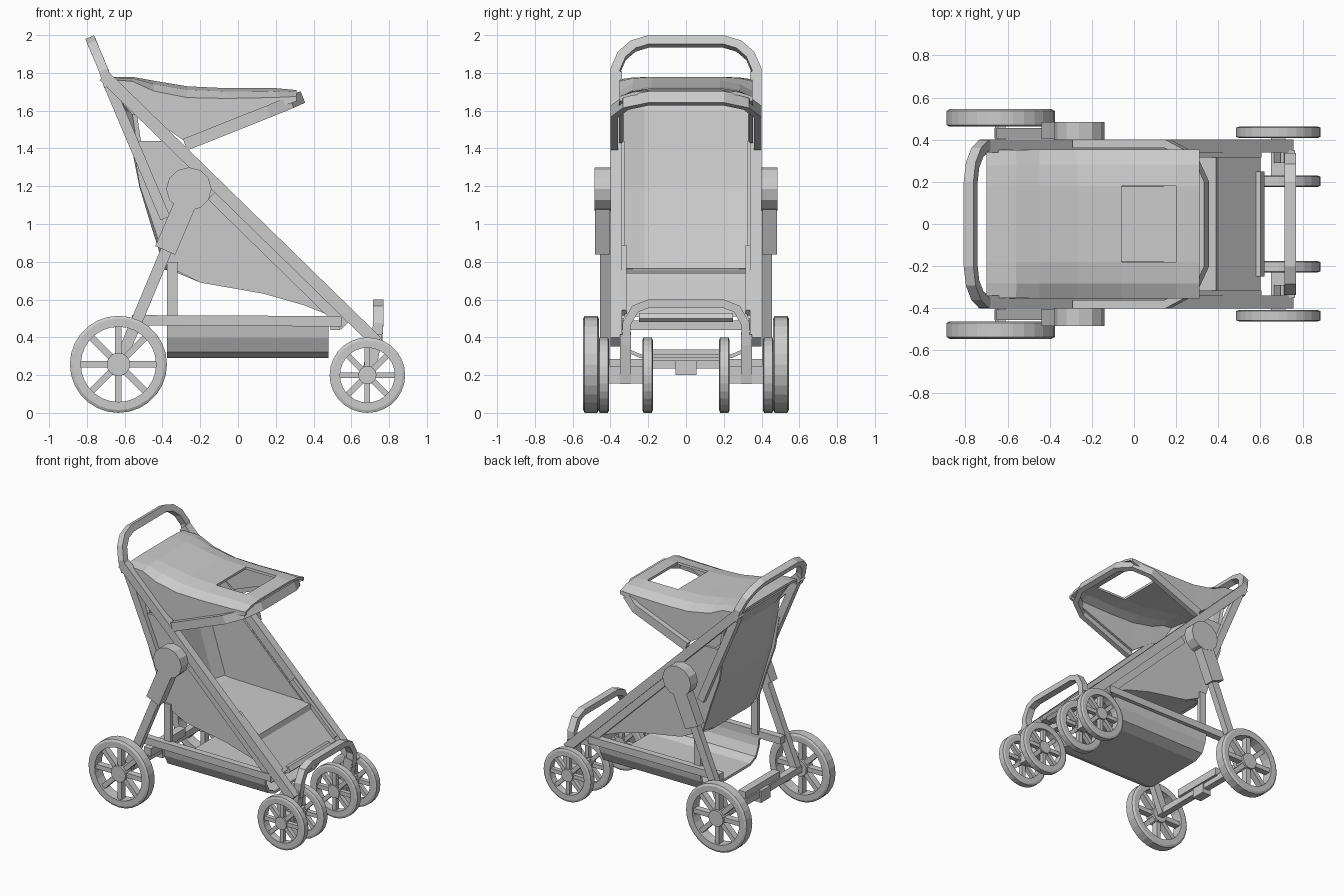
import bpy, bmesh
from math import sin, cos, pi
from mathutils import Vector as V, Matrix as M

if "Cube" in bpy.data.objects:
    bpy.data.objects.remove(bpy.data.objects["Cube"])


def finish(name, bm, thick=0):
    bmesh.ops.recalc_face_normals(bm, faces=bm.faces[:])
    me = bpy.data.meshes.new(name)
    bm.to_mesh(me)
    bm.free()
    ob = bpy.data.objects.new(name, me)
    bpy.context.collection.objects.link(ob)
    if thick:
        mod = ob.modifiers.new("thickness", 'SOLIDIFY')
        mod.thickness = thick
        mod.offset = 0
    return ob


def bar(name, pts, side, a, b):
    """Rectangular bar along a path: a wide along side, b across it."""
    bm = bmesh.new()
    pts = [V(p) for p in pts]
    side = V(side).normalized()
    rings = []
    for i, p in enumerate(pts):
        t = (pts[min(i + 1, len(pts) - 1)] - pts[max(i - 1, 0)]).normalized()
        o = t.cross(side).normalized()
        rings.append([bm.verts.new(p + side * (sa * a / 2) + o * (sb * b / 2))
                      for sa, sb in ((1, 1), (1, -1), (-1, -1), (-1, 1))])
    for r, q in zip(rings, rings[1:]):
        for k in range(4):
            bm.faces.new((r[k], r[(k + 1) % 4], q[(k + 1) % 4], q[k]))
    bm.faces.new(rings[0])
    bm.faces.new(rings[-1])
    return finish(name, bm)


def prism(name, xz, y0, y1):
    """Side profile extruded across y."""
    bm = bmesh.new()
    f = bm.faces.new([bm.verts.new((x, y0, z)) for x, z in xz])
    new = bmesh.ops.extrude_face_region(bm, geom=[f])['geom']
    bmesh.ops.translate(bm, vec=(0, y1 - y0, 0),
                        verts=[v for v in new if isinstance(v, bmesh.types.BMVert)])
    return finish(name, bm)


def sheet(name, rows, thick, skip=()):
    """Cloth panel through equal-length rows of points; skip leaves holes."""
    bm = bmesh.new()
    g = [[bm.verts.new(p) for p in r] for r in rows]
    for i in range(len(g) - 1):
        for j in range(len(g[0]) - 1):
            if (i, j) not in skip:
                bm.faces.new((g[i][j], g[i + 1][j], g[i + 1][j + 1], g[i][j + 1]))
    return finish(name, bm, thick)


def box(name, x0, x1, y0, y1, z0, z1):
    return prism(name, [(x0, z0), (x1, z0), (x1, z1), (x0, z1)], y0, y1)


def arch(half):
    """Mirror half a path across y = 0."""
    return half + [(x, -y, z) for x, y, z in reversed(half)]


def wheel(name, x, y, r, w, rim, spokes, sw, seg=28):
    bm = bmesh.new()
    rings = []
    for i in range(seg):
        c, s = cos(2 * pi * i / seg), sin(2 * pi * i / seg)
        rings.append([bm.verts.new((x + c * q, y + h, r + s * q)) for q, h in
                      ((r, -w * .4), (r, w * .4), (r - .015, w / 2), (r - rim, w / 2),
                       (r - rim, -w / 2), (r - .015, -w / 2))])
    for i in range(seg):
        p, q = rings[i], rings[(i + 1) % seg]
        for k in range(6):
            bm.faces.new((p[k], p[(k + 1) % 6], q[(k + 1) % 6], q[k]))
    ctr = M.Translation((x, y, r))
    for i in range(spokes):
        bmesh.ops.create_cube(bm, size=1, matrix=ctr @ M.Rotation(2 * pi * i / spokes, 4, 'Y')
                              @ M.Translation(((r - rim) / 2 + .01, 0, 0))
                              @ M.Diagonal((r - rim, w * .6, sw, 1)))
    bmesh.ops.create_cone(bm, cap_ends=True, segments=16, radius1=r * .24, radius2=r * .24,
                          depth=w, matrix=ctr @ M.Rotation(pi / 2, 4, 'X'))
    return finish(name, bm)


for s, n in ((1, "left"), (-1, "right")):
    # Wheels
    wheel("rear_wheel_" + n, -.633, s * .503, .257, .083, .058, 8, .035)
    wheel("front_outer_wheel_" + n, .685, s * .435, .2, .055, .055, 8, .03)
    wheel("front_inner_wheel_" + n, .685, s * .203, .2, .055, .055, 8, .03)
    # Front hub between each wheel pair
    box("front_axle_" + n, .65, .72, s * .18, s * .45, .155, .245)
    bar("front_fork_" + n, [(.685, s * .32, .16), (.73, s * .32, .42)], (0, 1, 0), .06, .07)
    # Long frame tubes
    bar("main_frame_" + n, [(-.71, s * .37, 1.785), (.735, s * .37, .375)], (0, 1, 0), .06, .065)
    bar("lower_frame_" + n, [(-.14, s * .36, 1.15), (.565, s * .36, .46)], (0, 1, 0), .05, .055)
    bar("frame_trim_" + n, [(.23, s * .335, .875), (.59, s * .335, .53)], (0, 1, 0), .04, .04)
    bar("back_frame_" + n, [(-.685, s * .355, 1.74), (-.385, s * .355, 1.03)], (0, 1, 0), .05, .055)
    # Rear leg, sleeve and folding joint
    bar("rear_leg_" + n, [(-.3, s * .43, 1.05), (-.635, s * .43, .25)], (0, 1, 0), .05, .06)
    bar("leg_sleeve_" + n, [(-.24, s * .443, 1.2), (-.385, s * .443, .86)], (0, 1, 0), .08, .115)
    prism("fold_joint_" + n, [(-.26 + .12 * cos(i * pi / 6), 1.185 + .115 * sin(i * pi / 6))
                              for i in range(12)], s * .4, s * .485)
    # Basket rail and hanging strap
    bar("basket_rail_" + n, [(-.56, s * .37, .49), (.55, s * .37, .485)], (0, 1, 0), .05, .055)
    box("basket_strap_" + n, -.375, -.32, s * .33, s * .36, .49, .8)
    # Cloth seat side
    prism("seat_side_" + n, [(-.56, 1.44), (-.4, 1.44), (.56, .5), (.5, .51), (.35, .57),
                             (.14, .63), (-.2, .69), (-.38, .78), (-.45, 1.0), (-.52, 1.2)],
          s * .325, s * .345)

# Rear axle with brake block
box("rear_axle", -.66, -.61, -.47, .47, .235, .285)
box("brake_bar", -.65, -.59, -.21, .21, .275, .335)
box("brake_block", -.675, -.6, -.055, .055, .2, .29)

# Push handle and front guard arch
bar("push_handle", arch([(-.685, .375, 1.73), (-.71, .375, 1.81), (-.743, .34, 1.89),
                         (-.766, .28, 1.942), (-.775, .2, 1.966)]), (.92, 0, .4), .05, .05)
bar("front_arch", arch([(.735, .315, .36), (.742, .315, .47), (.742, .27, .55),
                        (.742, .2, .577)]), (1, 0, 0), .055, .045)

# Canopy with a window opening
sections = [(-.70, 1.74, 1.76, 1.77), (-.56, 1.58, 1.75, 1.77), (-.45, 1.555, 1.7, 1.75),
            (-.27, 1.43, 1.665, 1.72), (-.06, 1.51, 1.66, 1.71), (.2, 1.61, 1.665, 1.71),
            (.31, 1.65, 1.67, 1.7)]
sheet("canopy", [arch([(x, .345, lo), (x, .345, mid), (x, .28, (mid + 2 * top) / 3),
                       (x, .18, top)]) for x, lo, mid, top in sections],
      .018, skip=[(4, 3)])
bar("canopy_bow", arch([(-.28, .38, 1.42), (.16, .38, 1.595), (.27, .32, 1.64), (.325, .2, 1.665)]),
    (-.37, 0, .93), .065, .04)

# Backrest, seat and footrest
back = [(-.68, 1.75), (-.58, 1.6), (-.55, 1.4), (-.51, 1.2), (-.45, 1.0), (-.375, .76)]
sheet("backrest", [[(x + .03, -.335, z), (x, -.22, z), (x, .22, z), (x + .03, .335, z)]
                   for x, z in back], .025)
prism("seat", [(-.39, .77), (-.3, .755), (.39, .74), (.4, .7), (.6, .51), (.5, .51), (.35, .57),
               (.14, .63), (-.2, .69)], -.325, .325)
prism("footrest_lip", [(.5, .53), (.6, .53), (.62, .5), (.6, .48), (.5, .48)], -.25, .25)
box("footrest_bar", .49, .54, -.345, .345, .44, .49)

# Basket trough, open at both ends
sheet("basket", [arch([(x, .36, .49), (x, .345, .4), (x, .31, .33), (x, .24, .3)])
                 for x in (-.375, .48)], .02)
